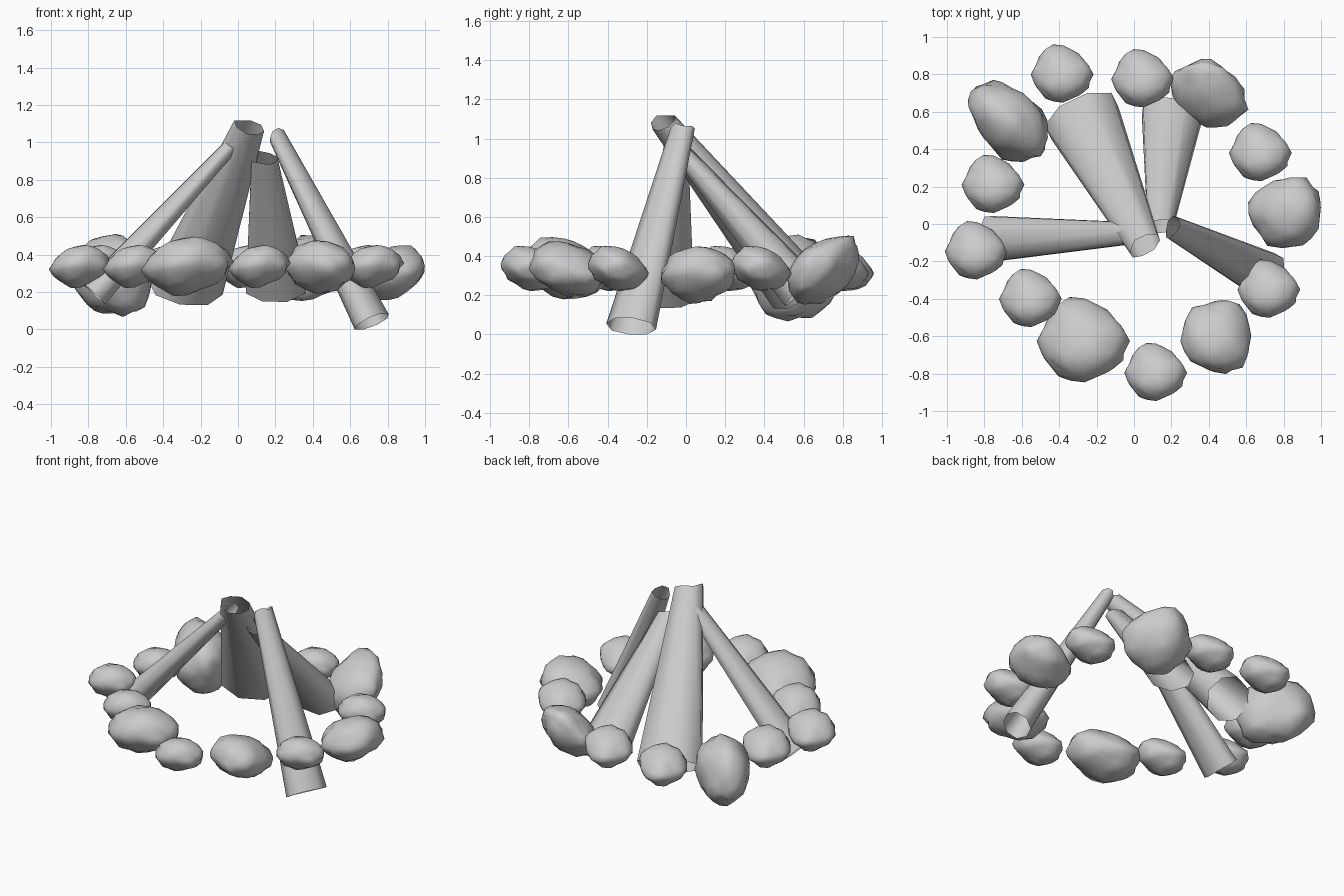
import bpy, bmesh, math, random
from mathutils import Vector, Euler, noise

random.seed(4)
cube = bpy.data.objects.get("Cube")
if cube:
    bpy.data.objects.remove(cube, do_unlink=True)

# One grey material for everything
grey = bpy.data.materials.new("stone_grey")
grey.use_nodes = True
grey.diffuse_color = (0.6, 0.6, 0.6, 1)
grey.node_tree.nodes["Principled BSDF"].inputs["Base Color"].default_value = (0.6, 0.6, 0.6, 1)


def add_object(name, bm, angle):
    mesh = bpy.data.meshes.new(name)
    bmesh.ops.recalc_face_normals(bm, faces=bm.faces)
    bm.to_mesh(mesh)
    bm.free()
    mesh.materials.append(grey)
    obj = bpy.data.objects.new(name, mesh)
    bpy.context.collection.objects.link(obj)
    bpy.ops.object.select_all(action="DESELECT")
    obj.select_set(True)
    bpy.context.view_layer.objects.active = obj
    bpy.ops.object.shade_smooth_by_angle(angle=math.radians(angle))


# Logs: open, tapered, flattened eight-sided tubes with an uneven tip
def log(name, top, bottom, top_radius, bottom_radius, flat=0.68, sides=8):
    top, bottom = Vector(top), Vector(bottom)
    axis = (bottom - top).normalized()
    across = axis.cross(Vector((0, 0, 1))).normalized()
    up = across.cross(axis)
    bm = bmesh.new()
    rings = []
    for centre, radius, rough in ((top, top_radius, 0.025), (bottom, bottom_radius, 0.004)):
        ring = []
        for i in range(sides):
            a = math.tau * (i + 0.5) / sides
            offset = across * math.cos(a) + up * math.sin(a) * flat
            slip = axis * random.uniform(-rough, rough)
            ring.append(bm.verts.new(centre + offset * radius * 1.05 + slip))
        rings.append(ring)
    for i in range(sides):
        j = (i + 1) % sides
        bm.faces.new((rings[0][i], rings[0][j], rings[1][j], rings[1][i]))
    add_object(name, bm, 60)


log("right_log", (0.205, -0.02, 1.04), (0.715, -0.28, 0.04), 0.062, 0.13)
log("back_left_log", (0.06, -0.12, 1.09), (-0.28, 0.575, 0.22), 0.088, 0.205)
log("back_log", (0.14, -0.02, 0.925), (0.205, 0.59, 0.22), 0.07, 0.165)
log("left_log", (-0.02, -0.05, 1.0), (-0.77, -0.08, 0.19), 0.06, 0.125, 0.66)

# Stones: one irregular outline, lofted by a squashed sphere and roughened
OUTLINE = (1.0, 0.87, 0.87, 0.96, 1.03, 0.94, 1.02, 1.0, 0.98, 0.97, 0.94, 0.95)


def outline(angle):
    t = (angle % math.tau) / math.tau * len(OUTLINE)
    i = int(t) % len(OUTLINE)
    return OUTLINE[i] + (OUTLINE[(i + 1) % len(OUTLINE)] - OUTLINE[i]) * (t - int(t))


def stone(name, loc, size, turn=(0, 0, 0)):
    bm = bmesh.new()
    bmesh.ops.create_icosphere(bm, subdivisions=3, radius=1)
    spin = Euler([math.radians(a) for a in turn]).to_matrix()
    for v in bm.verts:
        p = v.co.copy()
        r = outline(math.atan2(p.y, p.x))
        bump = 1 + 0.12 * noise.noise(p * 1.7 + Vector((3, 1, 7))) + 0.08 * noise.noise(p * 3.5)
        height = p.z * (0.85 + 0.15 * abs(p.z)) + 0.14 * p.x - 0.2 * p.y
        q = Vector((p.x * r, p.y * r, height)) * bump
        v.co = Vector(loc) + spin @ Vector([a * b for a, b in zip(q, size)])
    add_object(name, bm, 60)


# Ring of small stones, all alike
small = ((-0.38, 0.80), (0.05, 0.775), (0.68, 0.38), (0.725, -0.35),
         (0.12, -0.795), (-0.55, -0.40), (-0.84, -0.145), (-0.75, 0.21))
for i, (x, y) in enumerate(small):
    stone(f"small_stone_{i + 1}", (x, y, 0.338), (0.158, 0.157, 0.107))

# Larger stones between them, two of them tipped up
stone("front_large_stone", (-0.265, -0.625, 0.34), (0.235, 0.23, 0.148))
stone("front_right_stone", (0.45, -0.61, 0.335), (0.198, 0.2, 0.133), (0, 0, -50))
stone("right_large_stone", (0.82, 0.07, 0.305), (0.198, 0.2, 0.137), (0, 0, 60))
stone("back_tipped_stone", (0.405, 0.695, 0.33), (0.215, 0.22, 0.13), (58, 0, -18))
stone("left_tipped_stone", (-0.675, 0.555, 0.28), (0.25, 0.19, 0.215), (-26, 25, 130))
